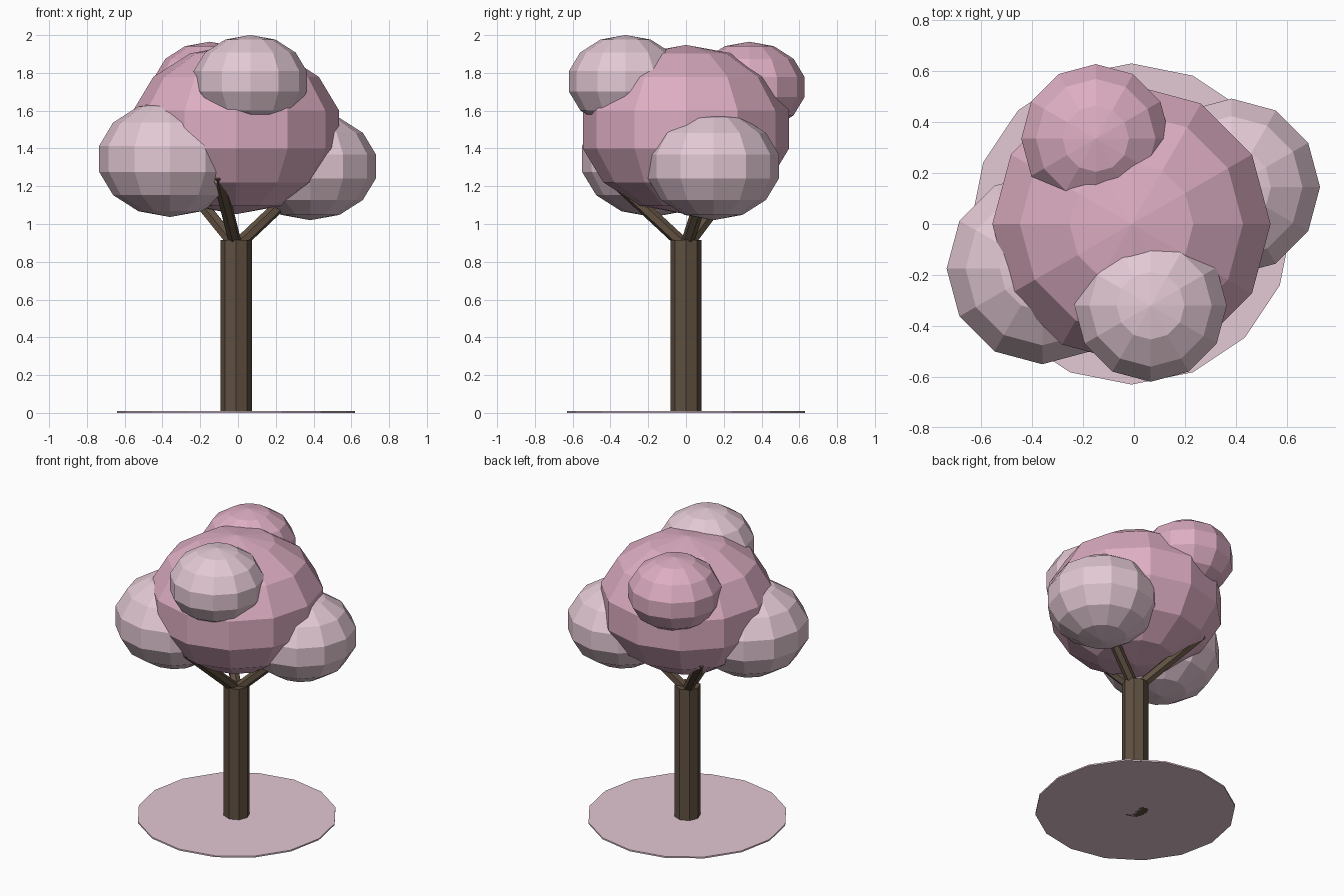
import bpy, math
from mathutils import Vector

if "Cube" in bpy.data.objects:
    bpy.data.objects.remove(bpy.data.objects["Cube"])

def material(name, rgb):
    m = bpy.data.materials.new(name)
    m.diffuse_color = (*rgb, 1)
    m.use_nodes = True
    m.node_tree.nodes["Principled BSDF"].inputs["Base Color"].default_value = m.diffuse_color
    return m

BARK = material("bark", (0.115, 0.08, 0.052))
PINK = material("blossom_pink", (0.72, 0.42, 0.54))
PALE = material("blossom_pale", (0.77, 0.58, 0.66))
PETALS = material("petals", (0.77, 0.58, 0.66))

def finish(name, mat):
    ob = bpy.context.object
    ob.name = name
    ob.data.materials.append(mat)
    return ob

def rod(name, start, end, radius, sides, mat):
    a, b = Vector(start), Vector(end)
    d = b - a
    bpy.ops.mesh.primitive_cylinder_add(
        vertices=sides, radius=radius, depth=d.length, location=(a + b) / 2,
        rotation=d.to_track_quat('Z', 'Y').to_euler())
    return finish(name, mat)

def blob(name, centre, radius, mat):
    # low-poly blossom cluster, slightly flattened
    bpy.ops.mesh.primitive_uv_sphere_add(segments=12, ring_count=7, radius=radius, location=centre)
    ob = finish(name, mat)
    ob.scale.z = 0.8

CX = -0.01

# fallen petals on the ground
bpy.ops.mesh.primitive_cylinder_add(vertices=16, radius=0.63, depth=0.01, location=(CX, 0, 0.005))
finish("fallen_petals", PETALS)

# trunk
bpy.ops.mesh.primitive_cylinder_add(vertices=8, radius=0.083, depth=0.915, location=(CX, 0, 0.4575))
finish("trunk", BARK)

# three branches fanning out from the trunk top
for i in range(3):
    ang = math.radians(17 + 120 * i)
    h, reach = 0.38, 0.42
    rod(f"branch_{i + 1}", (CX, 0, 0.88),
        (CX + reach * math.cos(ang), reach * math.sin(ang), 0.88 + h), 0.034, 6, BARK)

# blossom clusters
blob("main_canopy", (CX, 0, 1.50), 0.56, PINK)
blob("left_cluster", (-0.36, -0.175, 1.345), 0.385, PALE)
blob("right_cluster", (0.383, 0.145, 1.305), 0.356, PALE)
blob("front_top_cluster", (0.065, -0.32, 1.755), 0.307, PALE)
blob("back_top_cluster", (-0.15, 0.335, 1.725), 0.30, PINK)
